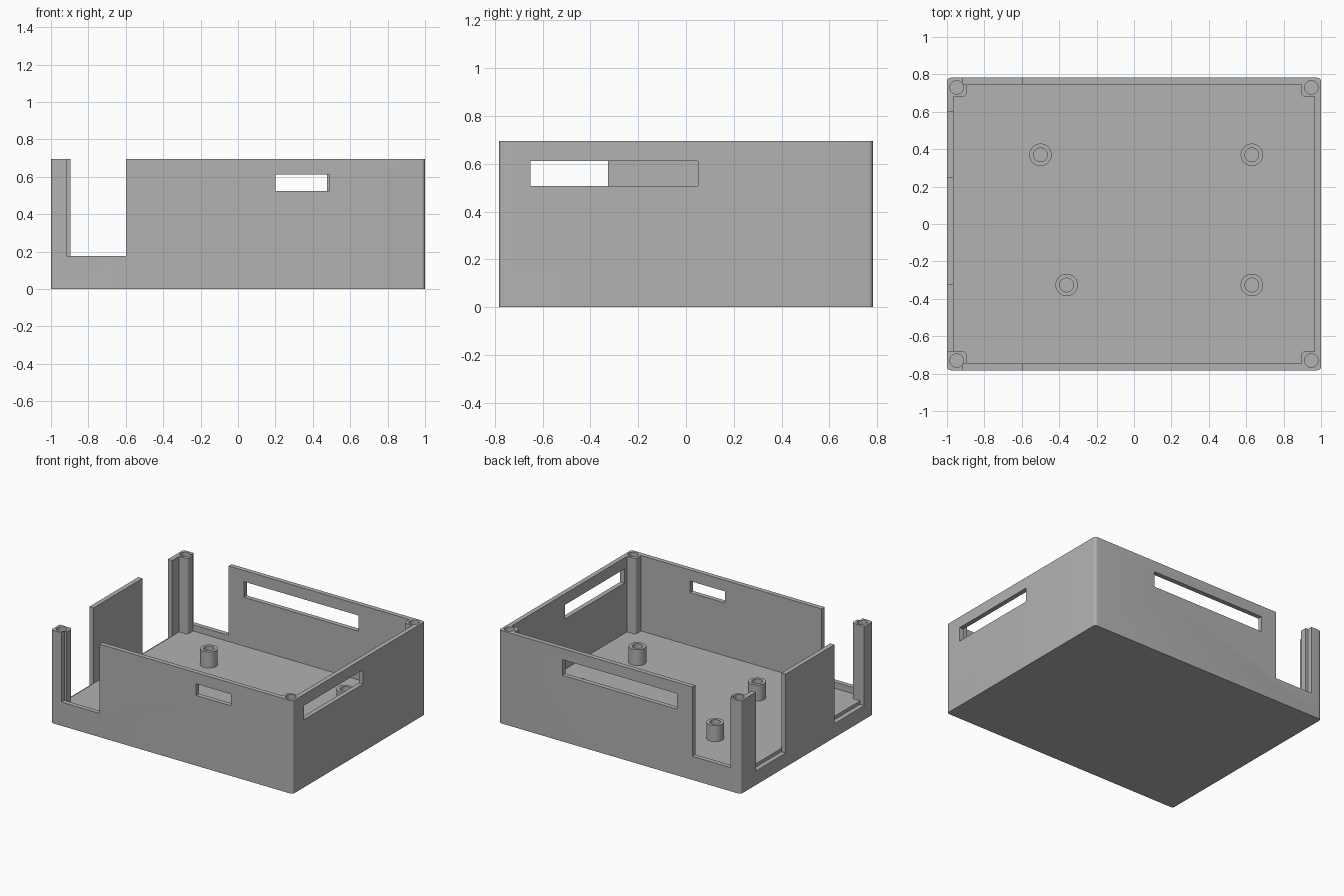
import bpy, bmesh, math

cube = bpy.data.objects.get("Cube")
if cube:
    bpy.data.objects.remove(cube, do_unlink=True)

HX, HY, H = 1.0, 0.782, 0.695        # outer half sizes and height
WALL, FLOOR = 0.035, 0.13
PX, PY = 0.895, 0.681                # inner faces of the corner posts

grey = bpy.data.materials.new("plain_grey")
grey.use_nodes = True
colour = (0.445, 0.445, 0.445, 1)
grey.diffuse_color = colour
grey.node_tree.nodes["Principled BSDF"].inputs["Base Color"].default_value = colour


def finish(name, bm):
    bmesh.ops.recalc_face_normals(bm, faces=bm.faces)
    me = bpy.data.meshes.new(name)
    bm.to_mesh(me)
    bm.free()
    me.materials.append(grey)
    ob = bpy.data.objects.new(name, me)
    bpy.context.collection.objects.link(ob)
    return ob


def prism(name, pts, z0, z1):
    """Extrude a closed xy outline from z0 to z1."""
    bm = bmesh.new()
    face = bm.faces.new([bm.verts.new((x, y, z0)) for x, y in pts])
    ext = bmesh.ops.extrude_face_region(bm, geom=[face])
    for v in ext["geom"]:
        if isinstance(v, bmesh.types.BMVert):
            v.co.z = z1
    return finish(name, bm)


def box(name, x0, x1, y0, y1, z0, z1):
    return prism(name, [(x0, y0), (x1, y0), (x1, y1), (x0, y1)], z0, z1)


def circle(cx, cy, r, n=32):
    return [(cx + r * math.cos(math.tau * i / n), cy + r * math.sin(math.tau * i / n)) for i in range(n)]


def arc(cx, cy, r, a0, a1, n=6):
    return [(cx + r * math.cos(math.radians(a0 + (a1 - a0) * i / n)),
             cy + r * math.sin(math.radians(a0 + (a1 - a0) * i / n))) for i in range(n + 1)]


def four_corners(quarter):
    """Repeat the +x +y corner points in all four corners, counter-clockwise."""
    pts = []
    for sx, sy in ((1, 1), (-1, 1), (-1, -1), (1, -1)):
        q = [(sx * x, sy * y) for x, y in quarter]
        pts += q if sx * sy > 0 else q[::-1]
    return pts


def cut(target, cutter):
    cutter.hide_render = True
    mod = target.modifiers.new("cut", "BOOLEAN")
    mod.operation, mod.solver, mod.object = "DIFFERENCE", "EXACT", cutter
    bpy.context.view_layer.objects.active = target
    bpy.ops.object.modifier_apply(modifier=mod.name)
    bpy.data.objects.remove(cutter, do_unlink=True)


def smooth(ob):
    bpy.ops.object.select_all(action="DESELECT")
    ob.select_set(True)
    bpy.context.view_layer.objects.active = ob
    bpy.ops.object.shade_smooth_by_angle(angle=math.radians(30))


# Tray with rounded vertical corners
R = 0.02
case = prism("case", four_corners(arc(HX - R, HY - R, R, 0, 90)), 0, H)

# Cavity that leaves the four corner posts standing
IX, IY = HX - WALL, HY - WALL
notch = [(IX, PY)] + arc(PX + R, PY + R, R, 270, 180) + [(PX, IY)]
cut(case, prism("cavity", four_corners(notch), FLOOR, H + 0.1))

# Wall openings: front window, back window, left window
D = WALL + 0.001
cut(case, box("front_window", 0.2, 0.49, -HY - 0.1, -HY + D, 0.525, 0.612))
cut(case, box("back_window", -0.475, 0.475, HY - D, HY + 0.1, 0.495, 0.612))
cut(case, box("left_window", HX - D, HX + 0.1, -0.65, 0.05, 0.506, 0.612))

# Tall open notches in the front, back and right walls
for y0, y1 in ((-HY - 0.1, -HY + D), (HY - D, HY + 0.1)):
    cut(case, box("end_notch", -0.915, -0.6, y0, y1, 0.177, H + 0.1))
for y0, y1 in ((-0.678, -0.327), (0.25, 0.6)):
    cut(case, box("right_notch", -HX - 0.1, -HX + D, y0, y1, 0.105, H + 0.1))

# Screw holes in the corner posts
for sx in (-1, 1):
    for sy in (-1, 1):
        cut(case, prism("screw_hole", circle(sx * 0.948, sy * 0.73, 0.036), 0.3, H + 0.1))
smooth(case)

# Hollow board standoffs on the floor
for i, (x, y) in enumerate(((-0.5, 0.37), (0.63, 0.37), (-0.36, -0.326), (0.63, -0.326))):
    post = prism(f"standoff_{i + 1}", circle(x, y, 0.06), FLOOR - 0.01, 0.25)
    cut(post, prism("standoff_hole", circle(x, y, 0.037), FLOOR, 0.35))
    smooth(post)
